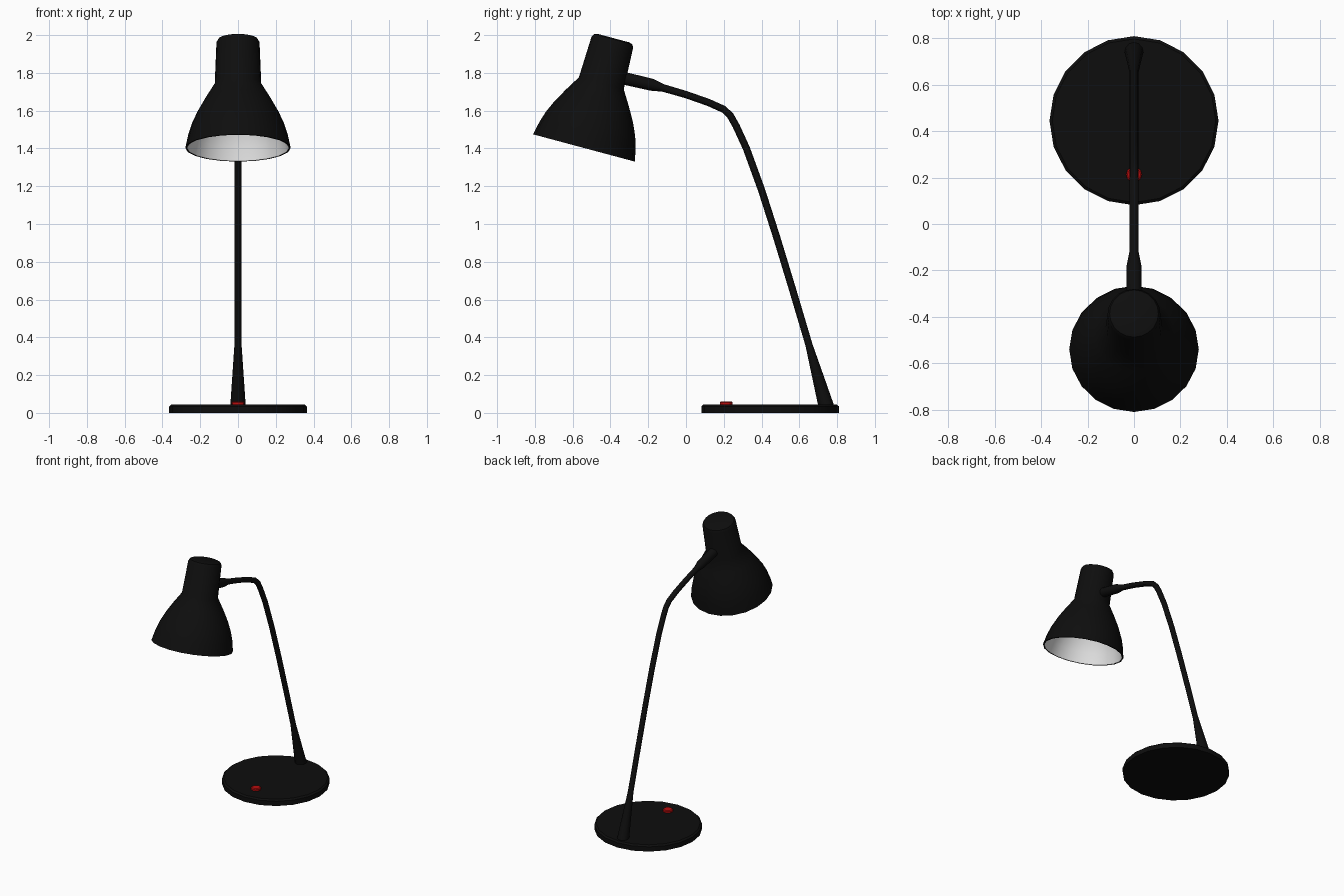
import bpy, bmesh, math
from mathutils import Vector, Matrix

if "Cube" in bpy.data.objects:
    bpy.data.objects.remove(bpy.data.objects["Cube"])


def material(name, rgb):
    m = bpy.data.materials.new(name)
    m.diffuse_color = (*rgb, 1)
    m.use_nodes = True
    m.node_tree.nodes["Principled BSDF"].inputs["Base Color"].default_value = m.diffuse_color
    return m


black = material("black", (0.0042, 0.0042, 0.0042))
white = material("white", (0.8, 0.8, 0.8))
red = material("red", (0.5, 0.004, 0.004))


def finish(name, bm, mats):
    bmesh.ops.recalc_face_normals(bm, faces=bm.faces)
    me = bpy.data.meshes.new(name)
    bm.to_mesh(me)
    bm.free()
    for m in mats:
        me.materials.append(m)
    ob = bpy.data.objects.new(name, me)
    bpy.context.collection.objects.link(ob)
    bpy.ops.object.select_all(action='DESELECT')
    ob.select_set(True)
    bpy.context.view_layer.objects.active = ob
    bpy.ops.object.shade_smooth_by_angle(angle=math.radians(30))
    return ob


def skin(name, rings, mats, inner_from=None):
    """Join rings of points into a closed skin; later bands may use material 1."""
    bm = bmesh.new()
    vs = [[bm.verts.new(p) for p in r] for r in rings]
    n = len(vs[0])
    for k in range(len(vs) - 1):
        for i in range(n):
            j = (i + 1) % n
            f = bm.faces.new((vs[k][i], vs[k][j], vs[k + 1][j], vs[k + 1][i]))
            f.material_index = int(inner_from is not None and k >= inner_from)
    bm.faces.new(vs[0])
    end = bm.faces.new(vs[-1])
    end.material_index = int(inner_from is not None)
    return finish(name, bm, mats)


def lathe(name, profile, sides, matrix, mats, inner_from=None):
    rings = [[matrix @ Vector((r * math.cos(2 * math.pi * i / sides),
                               r * math.sin(2 * math.pi * i / sides), z))
              for i in range(sides)] for r, z in profile]
    return skin(name, rings, mats, inner_from)


def tube(name, path, sides, mats):
    """Round tube in the y-z plane through (y, z, radius) points."""
    pts = [Vector((0, y, z)) for y, z, r in path]
    rings = []
    for k, p in enumerate(pts):
        a, b = pts[max(k - 1, 0)], pts[min(k + 1, len(pts) - 1)]
        t = (b - a).normalized()
        side = Vector((1, 0, 0))
        up = t.cross(side)
        rings.append([p + path[k][2] * (side * math.cos(w) + up * math.sin(w))
                      for w in (2 * math.pi * i / sides for i in range(sides))])
    return skin(name, rings, mats)


# Round base and switch button
lathe("base", [(0.364, 0), (0.364, 0.035), (0.352, 0.045)], 20,
      Matrix.Translation((0, 0.445, 0)), [black])
lathe("switch_button", [(0.034, 0.04), (0.034, 0.056), (0.028, 0.061)], 12,
      Matrix.Translation((0, 0.213, 0)), [red])

# Bent arm, flared at the foot and with a collar at the shade
tube("arm", [(0.747, 0.02, 0.042), (0.738, 0.05, 0.040), (0.651, 0.36, 0.019),
             (0.565, 0.65, 0.019), (0.48, 0.93, 0.019), (0.40, 1.18, 0.019),
             (0.32, 1.40, 0.019), (0.265, 1.52, 0.019), (0.235, 1.573, 0.019),
             (0.20, 1.607, 0.019), (0.12, 1.643, 0.019), (0.0, 1.685, 0.019),
             (-0.12, 1.72, 0.020), (-0.18, 1.737, 0.032), (-0.37, 1.781, 0.034)],
     12, [black])

# Tilted shade: black outer shell, white inner shell
outer = [(0.088, 0.602), (0.105, 0.596), (0.114, 0.58), (0.123, 0.354),
         (0.172, 0.275), (0.215, 0.199), (0.245, 0.132), (0.263, 0.075), (0.279, 0)]
inner = [(0.270, 0), (0.254, 0.075), (0.236, 0.130), (0.206, 0.195),
         (0.163, 0.269), (0.114, 0.348), (0.105, 0.575)]
tilt = Matrix.Translation((0, -0.54, 1.4025)) @ Matrix.Rotation(math.radians(-15), 4, 'X')
lathe("shade", outer + inner, 20, tilt, [black, white], inner_from=len(outer))
